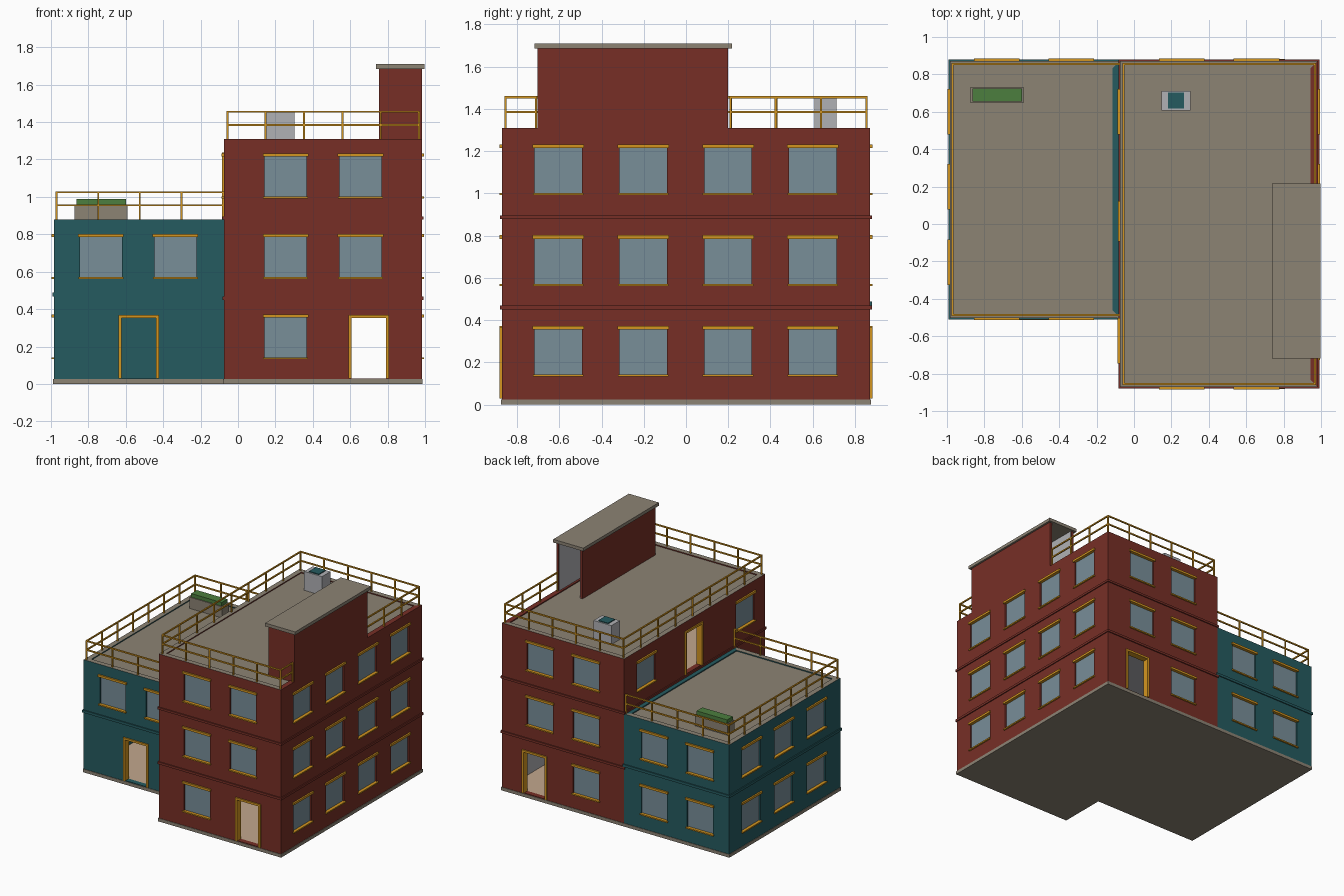
import bpy
import bmesh

if "Cube" in bpy.data.objects:
    bpy.data.objects.remove(bpy.data.objects["Cube"], do_unlink=True)


# Materials
def linear(v):
    v /= 255
    return v / 12.92 if v < 0.04045 else ((v + 0.055) / 1.055) ** 2.4


def material(name, *rgb):
    m = bpy.data.materials.new(name)
    m.use_nodes = True
    col = [linear(v) for v in rgb] + [1]
    m.diffuse_color = col
    m.node_tree.nodes["Principled BSDF"].inputs["Base Color"].default_value = col
    return m


RED = material("brick red", 119, 47, 38)
TEAL = material("deep teal", 37, 91, 96)
STONE = material("roof stone", 140, 131, 116)
GLASS = material("window glass", 120, 142, 153)
YELLOW = material("ochre trim", 212, 150, 32)
GREY = material("light grey", 176, 177, 181)
BEIGE = material("floor beige", 195, 167, 141)
GREEN = material("hedge green", 76, 126, 62)


# Helpers: a box is (x0, x1, y0, y1, z0, z1)
def boxes_object(name, boxes, mat=None):
    bm = bmesh.new()
    for b in boxes:
        verts = bmesh.ops.create_cube(bm, size=1)["verts"]
        for v in verts:
            for i in range(3):
                v.co[i] = b[2 * i] if v.co[i] < 0 else b[2 * i + 1]
    me = bpy.data.meshes.new(name)
    bm.to_mesh(me)
    bm.free()
    if mat:
        me.materials.append(mat)
    ob = bpy.data.objects.new(name, me)
    bpy.context.scene.collection.objects.link(ob)
    return ob


def cut(ob, boxes):
    cutter = boxes_object("cutter", boxes)
    cutter.hide_render = True
    mod = ob.modifiers.new("cut", "BOOLEAN")
    mod.operation = "DIFFERENCE"
    mod.solver = "EXACT"
    mod.object = cutter
    dg = bpy.context.evaluated_depsgraph_get()
    me = bpy.data.meshes.new_from_object(ob.evaluated_get(dg))
    ob.modifiers.clear()
    ob.data = me
    bpy.data.objects.remove(cutter, do_unlink=True)


def on_wall(block, side, u0, u1, z0, z1, inner, outer):
    """Box on one wall, from depth inner to depth outer along its normal."""
    x0, x1, y0, y1 = block[:4]
    plane, sign = {"front": (y0, -1), "back": (y1, 1),
                   "left": (x1, 1), "right": (x0, -1)}[side]
    a, b = sorted((plane + sign * inner, plane + sign * outer))
    if side in ("front", "back"):
        return (u0, u1, a, b, z0, z1)
    return (a, b, u0, u1, z0, z1)


WALL = 0.04
BASE = 0.025
MAIN = (-0.075, 0.983, -0.872, 0.872, BASE, 1.31)
WING = (-0.985, -0.075, -0.502, 0.872, BASE, 0.88)


def build_block(name, block, wall_mat, inner_mat, storeys, bands, windows, doors):
    x0, x1, y0, y1, _, top = block
    inside = (x0 + WALL, x1 - WALL, y0 + WALL, y1 - WALL)
    walls = boxes_object(name + "_walls", [block], wall_mat)
    for m in (STONE, BEIGE, inner_mat):
        walls.data.materials.append(m)

    # Hollow storeys and sunken roof
    cut(walls, [inside + s for s in storeys] + [inside + (top - 0.008, top + 0.1)])

    # Window recesses and door openings
    holes, panes, trim = [], [], []
    for side, u, z in windows:
        holes.append(on_wall(block, side, u - 0.112, u + 0.112, z, z + 0.22, -0.018, 0.05))
        panes.append(on_wall(block, side, u - 0.112, u + 0.112, z, z + 0.22, -0.02, -0.012))
        trim.append(on_wall(block, side, u - 0.122, u + 0.122, z + 0.215, z + 0.232, -0.015, 0.012))
        trim.append(on_wall(block, side, u - 0.12, u + 0.12, z - 0.008, z + 0.002, -0.015, 0.012))
    for side, u, z in doors:
        holes.append(on_wall(block, side, u - 0.096, u + 0.096, z, z + 0.325, -0.06, 0.05))
        for a, b, c, d in ((-0.108, -0.092, 0, 0.322), (0.092, 0.108, 0, 0.322),
                           (-0.108, 0.108, 0.322, 0.338)):
            trim.append(on_wall(block, side, u + a, u + b, z + c, z + d, -0.04, 0.01))
    cut(walls, holes)

    # Roof, floors and inner walls coloured by position
    for p in walls.data.polygons:
        c, n = p.center, p.normal
        e = 0.001
        within = (inside[0] - e < c.x < inside[1] + e and inside[2] - e < c.y < inside[3] + e)
        if within and n.z > 0.9:
            p.material_index = 1 if c.z > top - 0.02 else 2
        elif within and c.z < top - 0.02 and c.z > BASE + e:
            p.material_index = 3
        else:
            p.material_index = 0

    boxes_object(name + "_window_panes", panes, GLASS)
    boxes_object(name + "_window_and_door_trim", trim, YELLOW)
    g = 0.008
    boxes_object(name + "_floor_bands",
                 [(x0 - g, x1 + g, y0 - g, y1 + g, a, b) for a, b in bands], wall_mat)
    boxes_object(name + "_base", [(x0 - 0.004, x1 + 0.004, y0 - 0.004, y1 + 0.004, 0, BASE)], STONE)


# Main tower: three storeys
LEVELS = (0.14, 0.57, 1.0)
main_windows = [("left", y, z) for y in (-0.605, -0.203, 0.199, 0.6) for z in LEVELS]
for wall in ("front", "back"):
    main_windows += [(wall, 0.255, z) for z in LEVELS]
    main_windows += [(wall, 0.655, z) for z in LEVELS[1:]]
main_windows += [("right", y, LEVELS[2]) for y in (-0.625, 0.6)]
build_block("tower", MAIN, RED, GREY,
            [(0.03, 0.44), (0.475, 0.87), (0.9, 1.27)],
            [(0.45, 0.468), (0.878, 0.895)], main_windows,
            [("front", 0.7, 0.03), ("back", 0.7, 0.03), ("right", 0.015, 0.9)])

# Side wing: two storeys
wing_windows = [("right", y, z) for y in (-0.205, 0.2, 0.6) for z in LEVELS[:2]]
wing_windows += [("back", x, z) for x in (-0.733, -0.335) for z in LEVELS[:2]]
wing_windows += [("front", x, LEVELS[1]) for x in (-0.733, -0.335)]
build_block("wing", WING, TEAL, TEAL, [(0.03, 0.46), (0.495, 0.84)],
            [(0.468, 0.488)], wing_windows, [("front", -0.53, 0.03)])


# Railings along straight runs
def railing(name, runs, z, height=0.15, r=0.005):
    parts = []
    for (xa, ya), (xb, yb) in runs:
        for h in (height / 2, height - r):
            parts.append((min(xa, xb) - r, max(xa, xb) + r, min(ya, yb) - r, max(ya, yb) + r,
                          z + h - r, z + h + r))
        n = max(1, round((abs(xb - xa) + abs(yb - ya)) / 0.205))
        for i in range(n + 1):
            x, y = xa + (xb - xa) * i / n, ya + (yb - ya) * i / n
            parts.append((x - r, x + r, y - r, y + r, z - 0.005, z + height))
    boxes_object(name, parts, YELLOW)


lx, rx, fy, by = -0.057, 0.968, -0.855, 0.855
railing("tower_railing", [((lx, fy), (rx, fy)), ((lx, by), (rx, by)), ((lx, fy), (lx, by)),
                          ((rx, fy), (rx, -0.71)), ((rx, 0.21), (rx, by))], 1.31)
railing("wing_railing", [((-0.97, -0.487), (-0.08, -0.487)), ((-0.97, by), (-0.08, by)),
                         ((-0.97, -0.487), (-0.97, by))], 0.88)

# Stair house, open at the back end
sx0, sx1, sy0, sy1, sz0, sz1, t = 0.755, 0.983, -0.702, 0.2, 1.3, 1.688, 0.02
boxes_object("stair_house_walls", [(sx0, sx0 + t, sy0, sy1, sz0, sz1),
                                   (sx1 - t, sx1, sy0, sy1, sz0, sz1),
                                   (sx0 + t, sx1 - t, sy0, sy0 + t, sz0, sz1)], RED)
boxes_object("stair_house_lining", [(sx0 + t, sx0 + t + 0.004, sy0 + t, sy1 - 0.004, sz0, sz1),
                                    (sx1 - t - 0.004, sx1 - t, sy0 + t, sy1 - 0.004, sz0, sz1),
                                    (sx0 + t, sx1 - t, sy0 + t, sy0 + t + 0.004, sz0, sz1)], GREY)
boxes_object("stair_house_roof", [(0.738, 0.998, -0.718, 0.217, 1.685, 1.71)], STONE)

# Rooftop ventilation unit
boxes_object("vent_unit", [(0.148, 0.302, 0.608, 0.712, 1.3, 1.45)], GREY)
boxes_object("vent_cap", [(0.183, 0.267, 0.618, 0.702, 1.45, 1.457)], TEAL)

# Planter with hedge
boxes_object("planter_box", [(-0.873, -0.592, 0.648, 0.732, 0.87, 0.96)], STONE)
boxes_object("planter_hedge", [(-0.864, -0.6, 0.655, 0.725, 0.95, 0.988)], GREEN)
